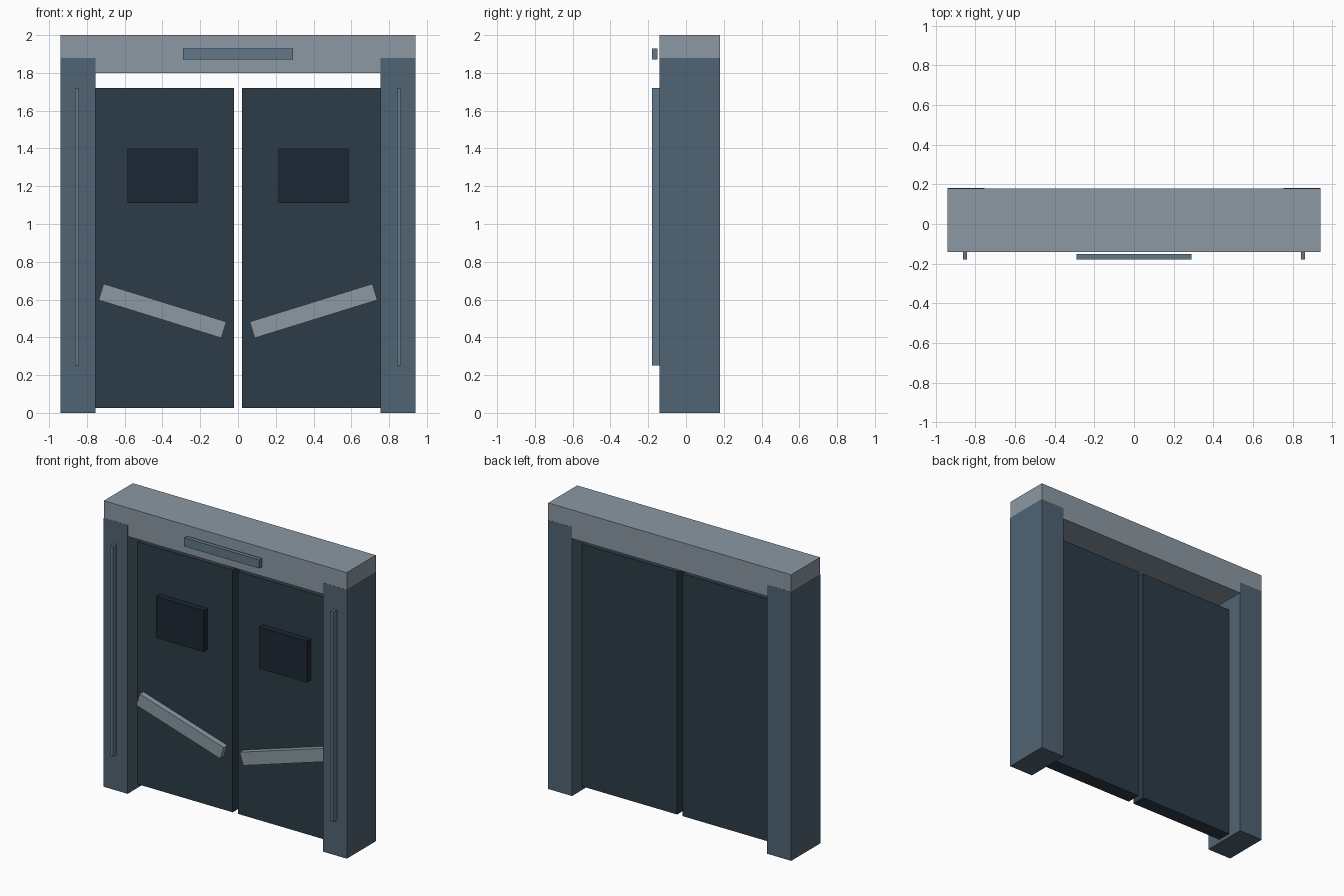
import bpy
from math import radians

if "Cube" in bpy.data.objects:
    bpy.data.objects.remove(bpy.data.objects["Cube"])


def material(name, hex_rgb):
    """Flat colour from an sRGB hex value."""
    m = bpy.data.materials.new(name)
    rgb = [((hex_rgb >> s) & 255) / 255 for s in (16, 8, 0)]
    m.diffuse_color = (*[((c + 0.055) / 1.055) ** 2.4 for c in rgb], 1)
    m.use_nodes = True
    m.node_tree.nodes["Principled BSDF"].inputs["Base Color"].default_value = m.diffuse_color
    return m


PALE = material("pale_metal", 0x8B98A3)
STEEL = material("steel", 0x506373)
DARK = material("dark_door", 0x2C3B47)
GLASS = material("dark_glass", 0x1C2734)
LIGHT = material("light_strip", 0x627888)


def box(name, x, y, z, mat, tilt=0):
    """Box from (min, max) ranges, optionally tilted about y (degrees)."""
    spans = (x, y, z)
    bpy.ops.mesh.primitive_cube_add(
        size=1, location=[(a + b) / 2 for a, b in spans])
    ob = bpy.context.object
    ob.name = name
    ob.scale = [b - a for a, b in spans]
    bpy.ops.object.transform_apply(location=False, rotation=False, scale=True)
    ob.rotation_euler.y = radians(tilt)
    ob.data.materials.append(mat)
    return ob


def pair(name, x, y, z, mat, tilt=0):
    """Right-hand box plus its mirror image on the left."""
    box("right_" + name, x, y, z, mat, -tilt)
    box("left_" + name, (-x[1], -x[0]), y, z, mat, tilt)


# Frame: header beam and side posts (posts a hair proud to avoid flicker)
box("header", (-0.94, 0.94), (-0.14, 0.18), (1.80, 2.00), PALE)
pair("post", (0.755, 0.941), (-0.141, 0.181), (0, 1.88), STEEL)

# Double door leaves, edges housed in the posts
pair("door", (0.02, 0.78), (-0.03, 0.07), (0.025, 1.72), DARK)

# Door windows and slanted bars
pair("window", (0.215, 0.585), (-0.073, -0.028), (1.11, 1.40), GLASS)
pair("slanted_bar", (0.06, 0.74), (-0.07, -0.028), (0.495, 0.585), PALE, 17.2)

# Light strips on the posts and the lamp panel floating before the header
pair("post_strip", (0.843, 0.863), (-0.18, -0.138), (0.25, 1.72), LIGHT)
box("header_lamp", (-0.29, 0.29), (-0.18, -0.15), (1.87, 1.93), LIGHT)
